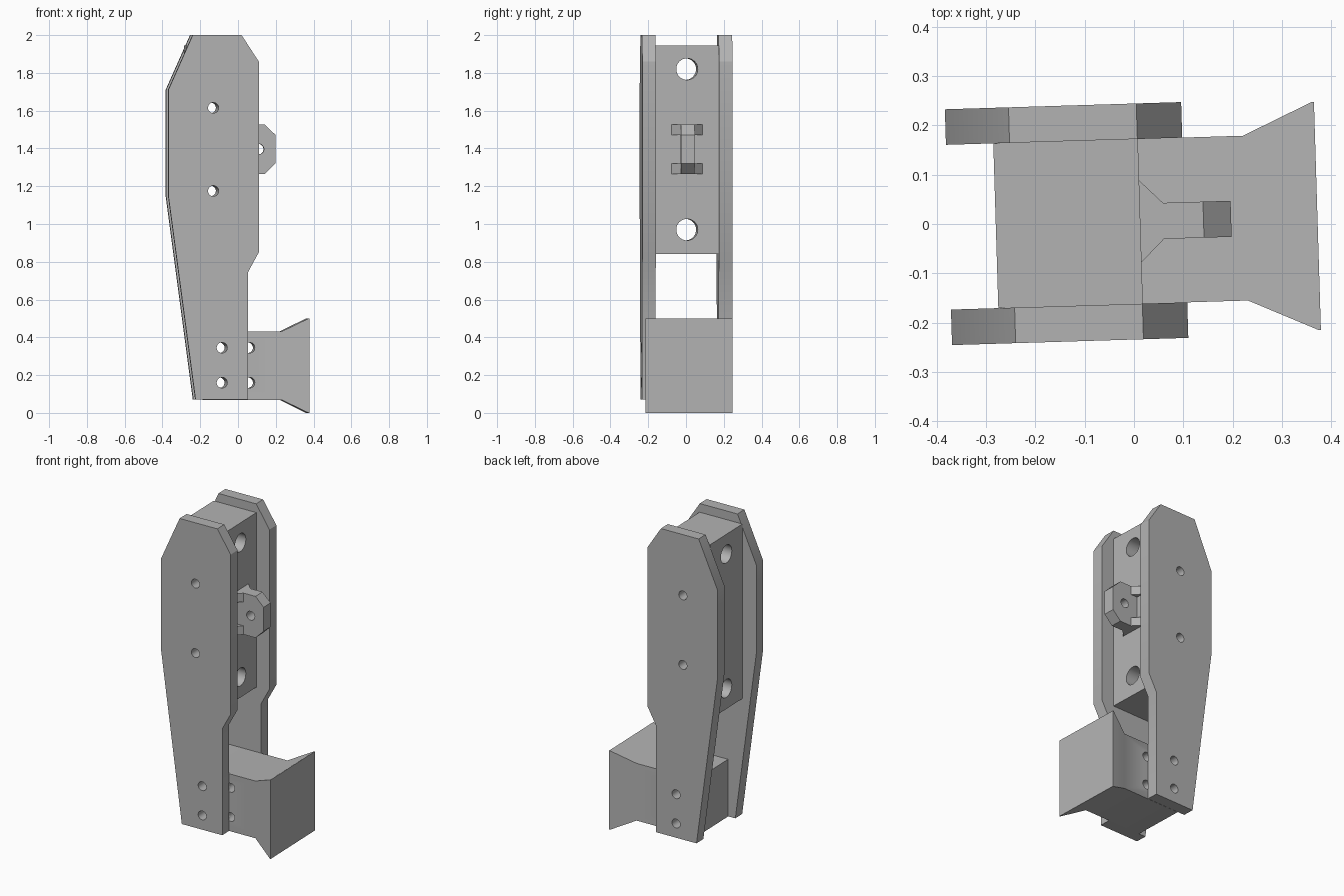
import bpy, bmesh, math
from mathutils import Vector

if "Cube" in bpy.data.objects:
    bpy.data.objects.remove(bpy.data.objects["Cube"], do_unlink=True)

TURN = 0.0305      # whole assembly is turned slightly about z
MID = 0.005        # y of the assembly's middle plane
HOLE = 0.028       # small bolt hole radius

grey = bpy.data.materials.new("plain grey")
grey.use_nodes = True
grey.diffuse_color = (0.45, 0.45, 0.45, 1)
grey.node_tree.nodes["Principled BSDF"].inputs["Base Color"].default_value = grey.diffuse_color


def finish(name, bm):
    bmesh.ops.recalc_face_normals(bm, faces=bm.faces)
    mesh = bpy.data.meshes.new(name)
    bm.to_mesh(mesh)
    bm.free()
    mesh.materials.append(grey)
    obj = bpy.data.objects.new(name, mesh)
    obj.rotation_euler.z = TURN
    bpy.context.collection.objects.link(obj)
    return obj


def loft(name, rings):
    """Solid through a list of rings with equal point counts."""
    bm = bmesh.new()
    loops = [[bm.verts.new(p) for p in ring] for ring in rings]
    for a, b in zip(loops, loops[1:]):
        for i in range(len(a)):
            j = (i + 1) % len(a)
            bm.faces.new((a[i], a[j], b[j], b[i]))
    bm.faces.new(loops[0])
    bm.faces.new(loops[-1])
    return finish(name, bm)


def side_profile(name, pts, y0, y1):
    return loft(name, [[(x, y, z) for x, z in pts] for y in (y0, y1)])


def top_profile(name, pts, z0, z1):
    return loft(name, [[(x, y, z) for x, y in pts] for z in (z0, z1)])


def drill(obj, axis, spots, radius):
    """Cut round holes along x or y at (across, height) spots."""
    for across, z in spots:
        pos = (0, across, z) if axis == "x" else (across, 0, z)
        to = Vector((1, 0, 0)) if axis == "x" else Vector((0, 1, 0))
        bm = bmesh.new()
        turn = to.to_track_quat("Z", "Y").to_matrix().to_4x4()
        turn.translation = pos
        bmesh.ops.create_cone(bm, cap_ends=True, segments=32, radius1=radius,
                              radius2=radius, depth=2, matrix=turn)
        cutter = finish("drill", bm)
        cutter.hide_render = True
        mod = obj.modifiers.new("hole", "BOOLEAN")
        mod.operation, mod.solver, mod.object = "DIFFERENCE", "EXACT", cutter
        bpy.context.view_layer.objects.active = obj
        bpy.ops.object.modifier_apply(modifier=mod.name)
        bpy.data.objects.remove(cutter, do_unlink=True)


parts = []
upper_bolts = [(-0.138, 1.615), (-0.138, 1.175)]
lower_bolts = [(-0.092, 0.345), (-0.092, 0.16)]
foot_bolts = [(0.056, 0.345), (0.056, 0.16)]

# Two side plates
outline = [(-0.247, 2), (0.012, 2), (0.103, 1.86), (0.103, 0.85), (0.046, 0.745),
           (0.046, 0.07), (-0.232, 0.07), (-0.376, 1.15), (-0.376, 1.71)]
for name, side in (("front_plate", -1), ("back_plate", 1)):
    plate = side_profile(name, outline, MID + side * 0.167, MID + side * 0.239)
    drill(plate, "y", upper_bolts + lower_bolts, HOLE)
    parts.append(plate)

# Upper spacer block with two large through holes
block = side_profile("spacer_block", [(-0.28, 0.84), (0.013, 0.84), (0.013, 1.945), (-0.28, 1.945)],
                     MID - 0.167, MID + 0.167)
drill(block, "x", [(MID, 1.82), (MID, 0.97)], 0.057)
drill(block, "y", upper_bolts, HOLE)
parts.append(block)

# Lower block flaring out to a flat pad
def section(x, half_y, half_z):
    return [(x, MID + sy * half_y, 0.25 + sz * half_z)
            for sy, sz in ((-1, -1), (1, -1), (1, 1), (-1, 1))]

foot = loft("flared_pad", [section(-0.182, 0.167, 0.181), section(0.226, 0.167, 0.181),
                           section(0.367, 0.231, 0.25), section(0.372, 0.231, 0.25)])
drill(foot, "y", lower_bolts + foot_bolts, HOLE)
parts.append(foot)

# Lug with chamfered nose and an eye hole
lug = side_profile("lug", [(0.01, 1.265), (0.141, 1.265), (0.197, 1.32), (0.197, 1.472),
                           (0.141, 1.527), (0.01, 1.527)], MID - 0.037, MID + 0.036)
drill(lug, "y", [(0.108, 1.396)], HOLE)
parts.append(lug)

# Gussets bracing the lug, top and bottom
for name, z0, z1 in (("lower_gusset", 1.265, 1.32), ("upper_gusset", 1.472, 1.527)):
    parts.append(top_profile(name, [(0.012, MID - 0.084), (0.06, MID - 0.037),
                                    (0.06, MID + 0.036), (0.012, MID + 0.084)], z0, z1))

# Smooth holes and soft flare, keep hard edges
bpy.ops.object.select_all(action="DESELECT")
for obj in parts:
    obj.select_set(True)
bpy.context.view_layer.objects.active = parts[0]
bpy.ops.object.shade_smooth_by_angle(angle=math.radians(30))
